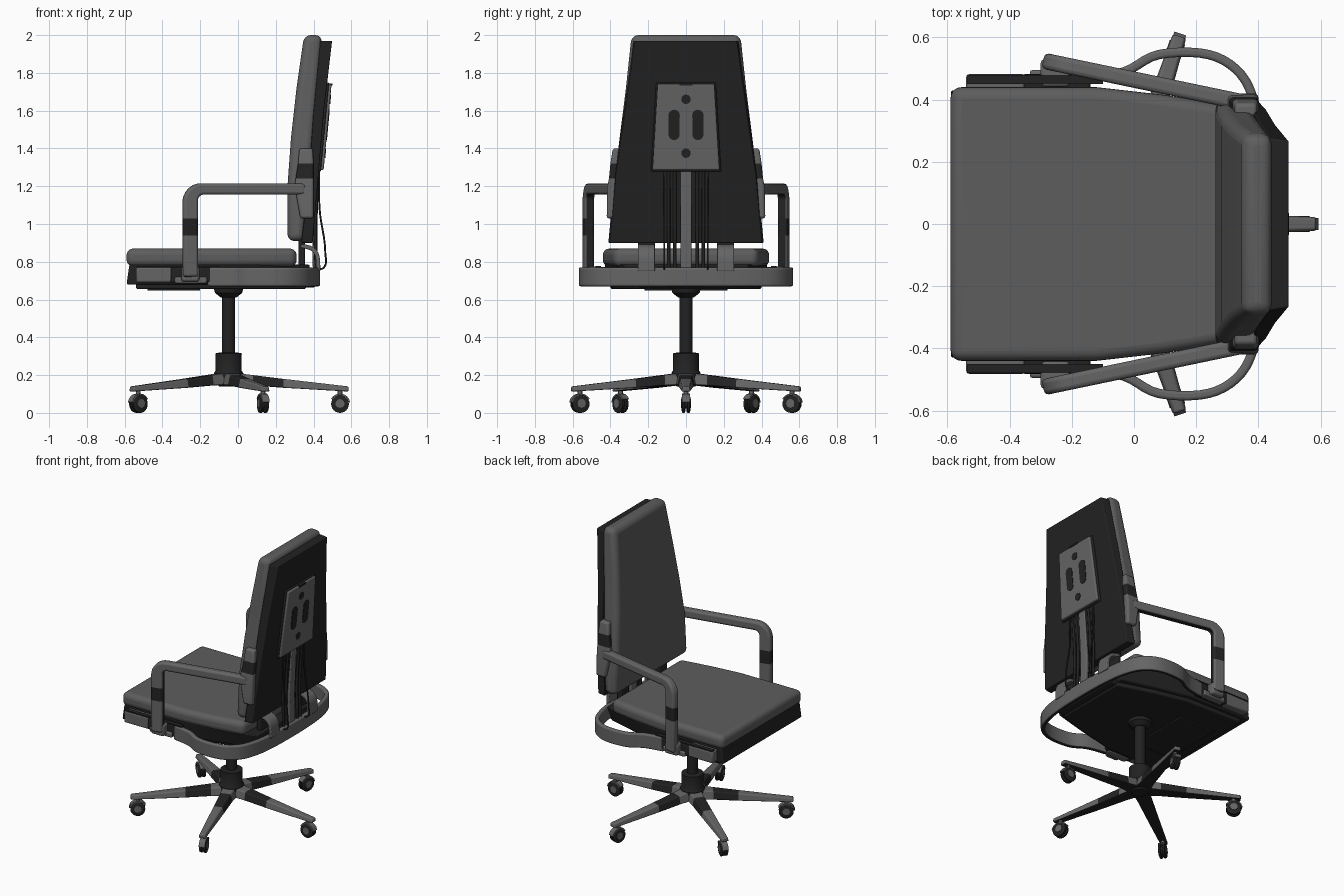
import bpy, bmesh, math
from mathutils import Vector, Matrix

if "Cube" in bpy.data.objects:
    bpy.data.objects.remove(bpy.data.objects["Cube"], do_unlink=True)


def material(name, value):
    m = bpy.data.materials.new(name)
    m.use_nodes = True
    m.diffuse_color = (value, value, value, 1)
    m.node_tree.nodes["Principled BSDF"].inputs["Base Color"].default_value = (value, value, value, 1)
    return m


GREY = material("mid grey", 0.13)
FABRIC = material("cushion grey", 0.11)
DARK = material("near black", 0.016)


def finish(bm, name, mats, bevel=0.0, segments=3, rule=None):
    """Turn a bmesh into a shaded object; rule picks the material of each face."""
    bmesh.ops.recalc_face_normals(bm, faces=bm.faces[:])
    for f in bm.faces:
        f.normal_update()
        if rule:
            f.material_index = rule(f.calc_center_median(), f.normal)
    me = bpy.data.meshes.new(name)
    bm.to_mesh(me)
    bm.free()
    ob = bpy.data.objects.new(name, me)
    bpy.context.collection.objects.link(ob)
    for m in mats:
        me.materials.append(m)
    if bevel:
        mod = ob.modifiers.new("Rounding", "BEVEL")
        mod.width, mod.segments = bevel, segments
        mod.limit_method, mod.angle_limit = "ANGLE", math.radians(40)
    bpy.ops.object.select_all(action="DESELECT")
    ob.select_set(True)
    bpy.context.view_layer.objects.active = ob
    bpy.ops.object.shade_smooth_by_angle(angle=math.radians(35))
    return ob


def loft(name, rings, mats, **kw):
    """Skin a list of point rings and cap both ends."""
    bm = bmesh.new()
    vs = [[bm.verts.new(p) for p in r] for r in rings]
    n = len(vs[0])
    for a, b in zip(vs, vs[1:]):
        for i in range(n):
            bm.faces.new((a[i], a[(i + 1) % n], b[(i + 1) % n], b[i]))
    bm.faces.new(vs[0])
    bm.faces.new(vs[-1])
    return finish(bm, name, mats, **kw)


def sweep(name, path, side, width, depths, mats, **kw):
    """Sweep a rectangle along a path; side is the fixed width direction."""
    pts = [Vector(p) for p in path]
    side = Vector(side).normalized()
    rings = []
    for i, p in enumerate(pts):
        t = pts[min(i + 1, len(pts) - 1)] - pts[max(i - 1, 0)]
        n = t.cross(side).normalized() * depths[i] / 2
        s = side * width / 2
        rings.append([p + n + s, p - n + s, p - n - s, p + n - s])
    return loft(name, rings, mats, **kw)


def box(name, lo, hi, mat, bevel=0.008):
    corners = lambda z: [(lo[0], lo[1], z), (hi[0], lo[1], z), (hi[0], hi[1], z), (lo[0], hi[1], z)]
    return loft(name, [corners(lo[2]), corners(hi[2])], [mat], bevel=bevel, segments=2)


def lathe(name, centre, profile, mat, turn=None, sides=28):
    """Revolve (radius, height) pairs about z, then turn and move."""
    turn = turn or Matrix.Identity(3)
    rings = [[Vector(centre) + turn @ Vector((r * math.cos(k * math.tau / sides),
              r * math.sin(k * math.tau / sides), h)) for k in range(sides)] for r, h in profile]
    return loft(name, rings, [mat])


def tube(name, points, radius, mat):
    cu = bpy.data.curves.new(name, "CURVE")
    cu.dimensions, cu.bevel_depth, cu.bevel_resolution = "3D", radius, 2
    cu.resolution_u, cu.use_fill_caps = 6, True
    sp = cu.splines.new("BEZIER")
    sp.bezier_points.add(len(points) - 1)
    for bp, p in zip(sp.bezier_points, points):
        bp.co = p
        bp.handle_left_type = bp.handle_right_type = "AUTO"
    ob = bpy.data.objects.new(name, cu)
    bpy.context.collection.objects.link(ob)
    cu.materials.append(mat)


def spline(pts, steps=5):
    """Catmull-Rom points through the given path."""
    v = [Vector(p) for p in pts]
    v = [v[0]] + v + [v[-1]]
    out = []
    for a, b, c, d in zip(v, v[1:], v[2:], v[3:]):
        for k in range(steps):
            t = k / steps
            out.append(0.5 * (2 * b + (c - a) * t + (2 * a - 5 * b + 4 * c - d) * t * t
                              + (3 * b - a - 3 * c + d) * t ** 3))
    return out + [v[-1]]


def outline(half, z):
    """Symmetric plan outline from (x, half width) pairs."""
    return [(x, y, z) for x, y in half] + [(x, -y, z) for x, y in reversed(half)]


# Seat cushion and dark pan
plan = [(-0.59, 0.44), (-0.12, 0.44), (0.1, 0.415), (0.31, 0.38)]
loft("seat_cushion", [outline(plan, 0.775), outline(plan, 0.87)], [FABRIC], bevel=0.035, segments=5)
pan_top = [(-0.575, 0.43), (-0.12, 0.43), (0.1, 0.405), (0.38, 0.33)]
pan_low = [(-0.59, 0.43), (-0.12, 0.42), (0.1, 0.37), (0.36, 0.3)]
loft("seat_pan", [outline(pan_low, 0.68), outline(pan_top, 0.785)], [DARK], bevel=0.008)
belly = [(-0.54, 0.4), (-0.12, 0.39), (0.1, 0.34), (0.36, 0.26)]
loft("seat_underside", [outline(belly, 0.655), outline(belly, 0.69)], [DARK], bevel=0.01)
box("underside_panel", (-0.48, -0.22, 0.648), (-0.2, 0.22, 0.66), DARK, 0.004)

# Hoop running around the rear of the seat
half_hoop = [(-0.16, 0.465), (-0.03, 0.49), (0.08, 0.545), (0.24, 0.545), (0.345, 0.48), (0.395, 0.36), (0.415, 0.2)]
hoop = spline([(x, y, 0.72) for x, y in half_hoop] + [(0.42, 0, 0.72)]
              + [(x, -y, 0.72) for x, y in reversed(half_hoop)])
sweep("rear_hoop", hoop, (0, 0, 1), 0.1, [0.03] * len(hoop), [GREY, DARK], bevel=0.01,
      rule=lambda c, n: 1 if n.z < -0.7 else 0)
box("hoop_bridge", (0.3, -0.26, 0.665), (0.41, 0.26, 0.75), DARK)

# Backrest cushion and shell: height, front x, rear x, half width
cushion = [(0.91, 0.262, 0.35, 0.405), (1.2, 0.262, 0.375, 0.385), (1.45, 0.28, 0.4, 0.352),
           (1.72, 0.31, 0.425, 0.318), (2.0, 0.35, 0.445, 0.288)]
shell = [(0.9, 0.335, 0.395, 0.412), (1.25, 0.375, 0.425, 0.38), (1.6, 0.4, 0.455, 0.33), (1.97, 0.435, 0.498, 0.278)]
for name, rows, mat, bev, tuck in (("back_cushion", cushion, FABRIC, 0.036, 0), ("back_shell", shell, DARK, 0.006, 0.01)):
    loft(name, [[(a, -w, z), (b, tuck - w, z), (b, w - tuck, z), (a, w, z)] for z, a, b, w in rows],
         [mat], bevel=bev, segments=5)

# Plate on the shell with its dark slots and screws
back_x = lambda z: 0.43 + (z - 1.27) * 0.092
for name, grow, x0, x1, mat in (("plate_backing", 0.008, -0.02, 0.008, DARK), ("back_plate", 0, 0, 0.022, GREY)):
    loft(name, [[(back_x(z) + x, s * (w + grow), z) for x, s in ((x0, -1), (x1, -1), (x1, 1), (x0, 1))]
                for z, w in ((1.285 - grow, 0.178), (1.742 + grow, 0.15))], [mat], bevel=0.008)
tilt = Matrix.Rotation(math.radians(90 - 5.3), 3, "Y")


def plate_mark(name, y, z, r, stretch):
    ring = []
    for k in range(24):
        a = k * math.tau / 24
        dz = r * math.sin(a) + math.copysign(stretch, math.sin(a))
        ring.append((y + r * math.cos(a), z + dz))
    loft(name, [[(back_x(h) + 0.018 + d, q, h) for q, h in ring] for d in (0, 0.007)], [DARK])


for y in (-0.063, 0.063):
    plate_mark("plate_slot", y, 1.525, 0.03, 0.05)
for z in (1.375, 1.66):
    plate_mark("plate_screw", 0, z, 0.025, 0)
box("plate_notch", (back_x(1.74), -0.035, 1.733), (back_x(1.74) + 0.026, 0.035, 1.745), DARK, 0)

# Spine, cables and lower brackets behind the back
sweep("spine", [(0.41, 0, 0.68), (0.405, 0, 0.95), (0.42, 0, 1.29)], (0, 1, 0), 0.06, [0.025] * 3, [GREY], bevel=0.006)
for s in (-1, 1):
    tube("inner_rod", [(0.415, s * 0.06, 0.76), (0.41, s * 0.06, 1.0), (0.425, s * 0.06, 1.29)], 0.01, DARK)
    tube("outer_rod", [(0.415, s * 0.092, 0.76), (0.41, s * 0.092, 1.0), (0.425, s * 0.092, 1.29)], 0.009, DARK)
    tube("cable", [(0.43, s * 0.115, 1.28), (0.432, s * 0.115, 1.08), (0.462, s * 0.115, 0.85),
                   (0.455, s * 0.115, 0.77), (0.42, s * 0.115, 0.76)], 0.005, DARK)
    arch = spline([(0.33, s * 0.21, 0.885), (0.39, s * 0.21, 0.87), (0.42, s * 0.21, 0.83), (0.425, s * 0.21, 0.75)])
    sweep("back_bracket", arch, (0, 1, 0), 0.09, [0.022] * len(arch), [GREY], bevel=0.005)
    box("bracket_stem", (0.32, s * 0.21 - 0.045, 0.76), (0.355, s * 0.21 + 0.045, 0.95), DARK)

# Arms, built once per side
for s in (-1, 1):
    along = Vector((0.6, -0.125 * s, 0)).normalized()
    foot = Vector((-0.253, s * 0.517, 0))
    path = [foot + Vector((0, 0, z)) for z in (0.72, 0.94, 1.03, 1.12)]
    depths = [0.08] * 4
    for k in range(1, 7):
        a = k / 6 * math.pi / 2
        path.append(foot + along * 0.065 * (1 - math.cos(a)) + Vector((0, 0, 1.12 + 0.065 * math.sin(a))))
        depths.append(0.08 - 0.02 * k / 6)
    path += [foot + along * d + Vector((0, 0, 1.185)) for d in (0.35, 0.62)]
    depths += [0.06, 0.06]

    def arm_colour(c, n, s=s):
        band = 0.94 < c.z < 1.03
        rear = c.z < 1.16 and n.x > 0.6
        return int(band or rear or n.z < -0.7)

    sweep("armrest", path, along.cross(Vector((0, 0, 1))), 0.052, depths, [GREY, DARK],
          bevel=0.014, rule=arm_colour)
    # Clamp joining the arm to the backrest
    rows = [(1.03, 0.33, 0.40, 0.402), (1.2, 0.30, 0.40, 0.398), (1.24, 0.305, 0.40, 0.39),
            (1.32, 0.318, 0.40, 0.382), (1.4, 0.325, 0.395, 0.37)]
    loft("arm_clamp", [[(a, s * (y - 0.03), z), (b, s * (y - 0.03), z), (b, s * (y + 0.018), z), (a, s * (y + 0.018), z)]
                       for z, a, b, y in rows], [GREY, DARK], bevel=0.012,
         rule=lambda c, n: int(1.24 < c.z < 1.32))
    # Side rail and arm mount under the seat edge
    y0, y1 = sorted((s * 0.42, s * 0.482))
    box("side_rail", (-0.54, y0, 0.69), (-0.35, y1, 0.772), GREY, 0.01)
    box("rail_cap", (-0.535, min(s * 0.45, s * 0.48), 0.77), (-0.1, max(s * 0.45, s * 0.48), 0.777), DARK, 0)
    box("mount_core", (-0.36, y0, 0.69), (-0.14, y1, 0.77), DARK)
    y0, y1 = sorted((s * 0.44, s * 0.53))
    box("arm_mount", (-0.30, y0, 0.695), (-0.205, y1, 0.775), GREY, 0.012)
    y0, y1 = sorted((s * 0.44, s * 0.495))
    box("mount_foot", (-0.335, y0, 0.685), (-0.165, y1, 0.72), GREY)

# Column and hub
hub = (-0.05, 0, 0)
lathe("gas_column", hub, [(0.035, 0.25), (0.035, 0.63)], DARK)
lathe("column_collar", hub, [(0.04, 0.61), (0.072, 0.635), (0.078, 0.66)], DARK)
lathe("base_hub", hub, [(0.05, 0.14), (0.075, 0.165), (0.078, 0.21), (0.068, 0.225), (0.07, 0.315), (0.045, 0.32)], DARK)

# Five legs with casters
for k in range(5):
    turn = Matrix.Rotation(k * math.tau / 5, 3, "Z")
    place = lambda r, y, z: Vector(hub) + turn @ Vector((r, y, z))
    rows = [(0.03, 0.055, 0.15, 0.212), (0.13, 0.046, 0.145, 0.2), (0.29, 0.039, 0.133, 0.18), (0.635, 0.024, 0.113, 0.14)]
    loft("base_leg", [[place(r, -w, lo), place(r, w, lo), place(r, 0.75 * w, hi), place(r, -0.75 * w, hi)]
                      for r, w, lo, hi in rows], [GREY, DARK], bevel=0.007,
         rule=lambda c, n: int(0.13 < math.hypot(c.x + 0.05, c.y) < 0.29 or n.z < -0.7))
    lathe("caster_stem", place(0.59, 0, 0), [(0.012, 0.06), (0.012, 0.125)], GREY, sides=12)
    axle = turn @ Matrix.Rotation(math.pi / 2, 3, "X")
    for y in (-0.013, 0.013):
        lathe("caster_wheel", place(0.59, y, 0.047),
              [(0.036, -0.01), (0.047, -0.006), (0.047, 0.006), (0.036, 0.01)], DARK, axle, 24)
    lathe("caster_cap", place(0.59, 0, 0.05), [(0.024, -0.026), (0.028, 0), (0.024, 0.026)], GREY, axle, 16)
    loft("caster_hood", [[place(0.59 + (0.053 + d) * math.cos(a), y, 0.047 + (0.053 + d) * math.sin(a))
                          for d, y in ((-0.005, -0.02), (0.002, -0.02), (0.002, 0.02), (-0.005, 0.02))]
                         for a in [math.radians(10 + 20 * j) for j in range(8)]], [GREY])
